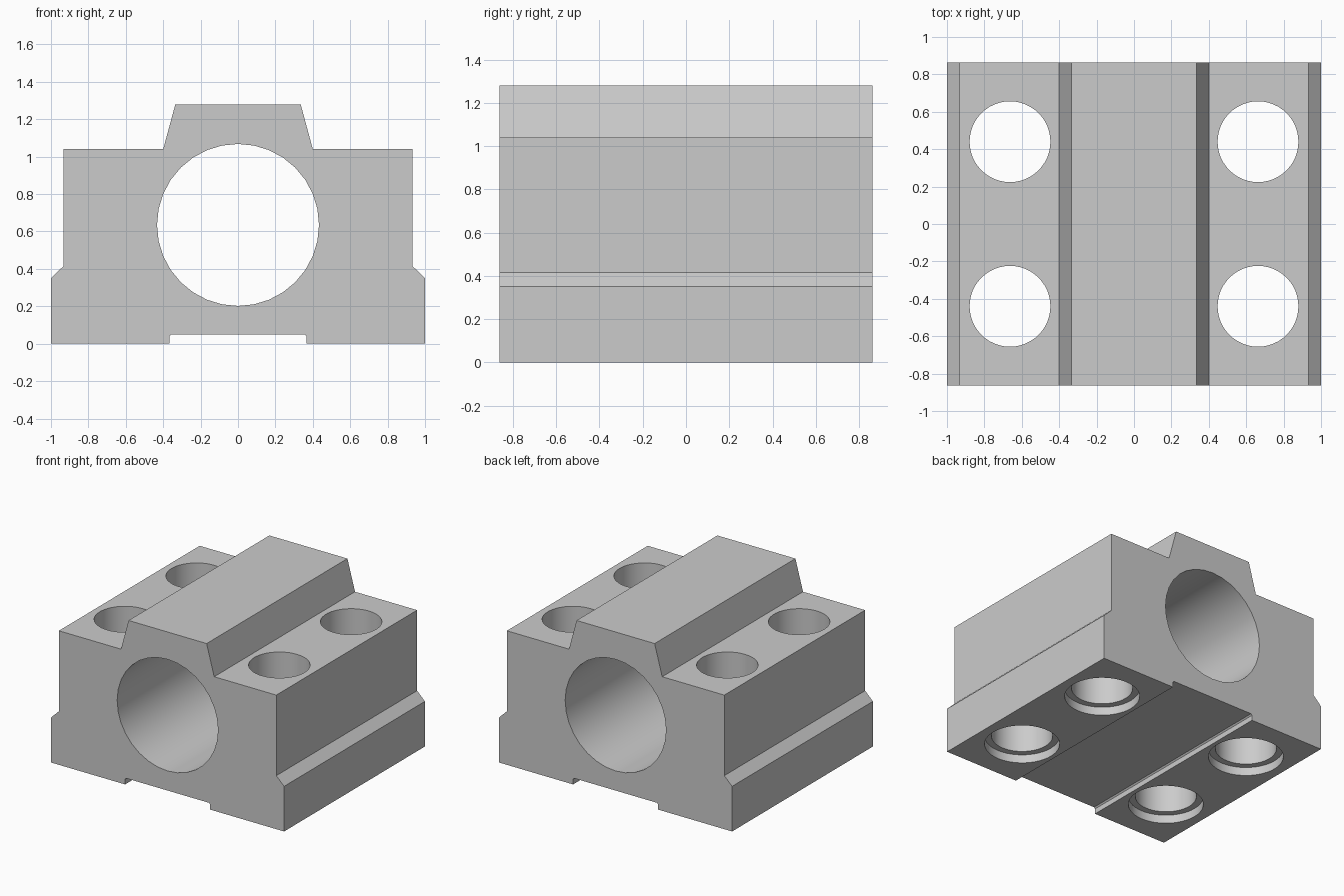
import bpy, bmesh
from math import pi, radians
from mathutils import Matrix, Vector

cube = bpy.data.objects.get("Cube")
if cube:
    bpy.data.objects.remove(cube, do_unlink=True)

HALF_DEPTH = 0.863
BORE_Z, BORE_R = 0.635, 0.433
HOLE_X, HOLE_Y, HOLE_R = 0.663, 0.44, 0.216
RECESS_R, RECESS_DEPTH = 0.265, 0.065

grey = bpy.data.materials.new("plain grey")
grey.use_nodes = True
grey.diffuse_color = (0.6, 0.6, 0.6, 1)
grey.node_tree.nodes["Principled BSDF"].inputs["Base Color"].default_value = (0.6, 0.6, 0.6, 1)


def add_object(name, bm):
    bmesh.ops.recalc_face_normals(bm, faces=bm.faces)
    mesh = bpy.data.meshes.new(name)
    bm.to_mesh(mesh)
    bm.free()
    obj = bpy.data.objects.new(name, mesh)
    bpy.context.collection.objects.link(obj)
    mesh.materials.append(grey)
    return obj


def add_cylinder(bm, radius, length, centre, sides, turn=Matrix()):
    bmesh.ops.create_cone(bm, cap_ends=True, segments=sides, radius1=radius, radius2=radius,
                          depth=length, matrix=Matrix.Translation(centre) @ turn)


# Block: half of the cross-section, mirrored and extruded front to back
half = [(0.355, 0.05), (0.365, 0.04), (0.365, 0), (1, 0), (1, 0.35), (0.933, 0.415),
        (0.933, 1.04), (0.4, 1.04), (0.335, 1.28)]
outline = half + [(-x, z) for x, z in reversed(half)]
bm = bmesh.new()
front = bm.faces.new([bm.verts.new((x, -HALF_DEPTH, z)) for x, z in outline])
swept = bmesh.ops.extrude_face_region(bm, geom=[front], use_keep_orig=True)
moved = [v for v in swept["geom"] if isinstance(v, bmesh.types.BMVert)]
bmesh.ops.translate(bm, verts=moved, vec=Vector((0, 2 * HALF_DEPTH, 0)))
block = add_object("bearing_block", bm)

# Cutters: main bore, four bolt holes, and their wider recesses underneath
bore, holes, recesses = bmesh.new(), bmesh.new(), bmesh.new()
add_cylinder(bore, BORE_R, 3, (0, 0, BORE_Z), 32, Matrix.Rotation(pi / 2, 4, "X"))
for sx in (-1, 1):
    for sy in (-1, 1):
        x, y = sx * HOLE_X, sy * HOLE_Y
        add_cylinder(holes, HOLE_R, 3, (x, y, 0.5), 48)
        add_cylinder(recesses, RECESS_R, 2 * RECESS_DEPTH, (x, y, 0), 48)

bpy.context.view_layer.objects.active = block
for name, bm in (("bore_cutter", bore), ("hole_cutter", holes), ("recess_cutter", recesses)):
    cutter = add_object(name, bm)
    cut = block.modifiers.new(name, "BOOLEAN")
    cut.object, cut.solver = cutter, "EXACT"
    bpy.ops.object.modifier_apply(modifier=cut.name)
    bpy.data.objects.remove(cutter, do_unlink=True)

# Smooth round walls, crisp edges
bpy.ops.object.select_all(action="DESELECT")
block.select_set(True)
bpy.ops.object.shade_smooth_by_angle(angle=radians(30))
